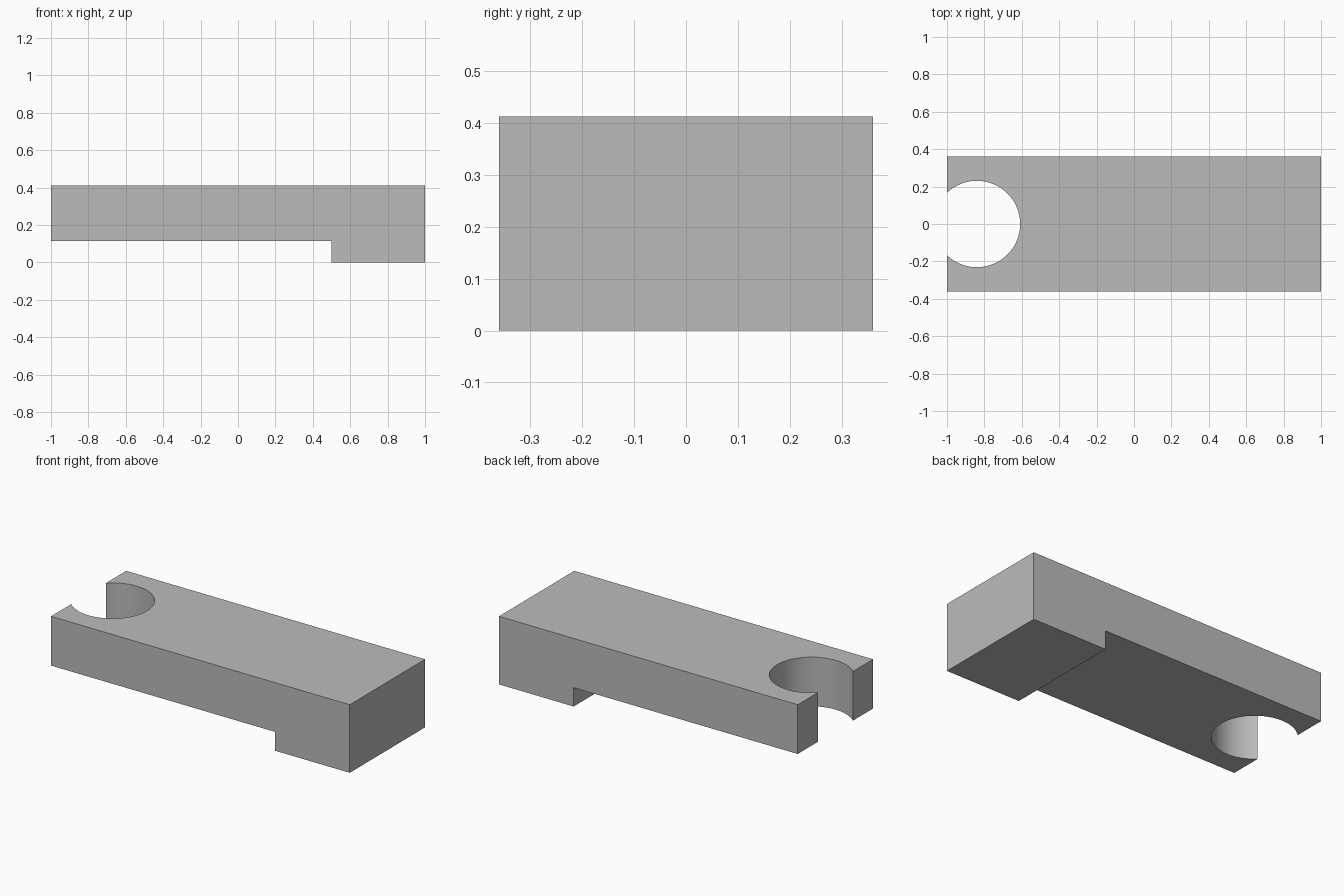
import bpy
import bmesh
from math import radians
from mathutils import Vector

default_cube = bpy.data.objects.get("Cube")
if default_cube:
    bpy.data.objects.remove(default_cube, do_unlink=True)

WIDTH, HEIGHT = 0.72, 0.412
STEP_X, STEP_Z = 0.5, 0.114
HOLE_X, HOLE_RADIUS = -0.84, 0.231

# Single plain grey finish
grey = bpy.data.materials.new("plain_grey")
grey.use_nodes = True
colour = (0.5, 0.5, 0.5, 1)
grey.diffuse_color = colour
grey.node_tree.nodes["Principled BSDF"].inputs["Base Color"].default_value = colour

# Stepped block: side profile extruded across the width
profile = [(-1, STEP_Z), (STEP_X, STEP_Z), (STEP_X, 0),
           (1, 0), (1, HEIGHT), (-1, HEIGHT)]
bm = bmesh.new()
side = bm.faces.new([bm.verts.new((x, -WIDTH / 2, z)) for x, z in profile])
extruded = bmesh.ops.extrude_face_region(bm, geom=[side])["geom"]
bmesh.ops.translate(bm, vec=Vector((0, WIDTH, 0)),
                    verts=[v for v in extruded if isinstance(v, bmesh.types.BMVert)])
bmesh.ops.recalc_face_normals(bm, faces=bm.faces)
mesh = bpy.data.meshes.new("stepped_block")
bm.to_mesh(mesh)
bm.free()
mesh.materials.append(grey)
block = bpy.data.objects.new("stepped_block", mesh)
bpy.context.collection.objects.link(block)

# Round notch that breaks through the thin end
bpy.ops.mesh.primitive_cylinder_add(vertices=96, radius=HOLE_RADIUS, depth=1,
                                    location=(HOLE_X, 0, HEIGHT / 2))
cutter = bpy.context.object
cutter.name = "notch_cutter"
cutter.hide_render = True
cutter.data.materials.append(grey)

notch = block.modifiers.new("notch", 'BOOLEAN')
notch.operation = 'DIFFERENCE'
notch.solver = 'EXACT'
notch.object = cutter

bpy.ops.object.select_all(action='DESELECT')
block.select_set(True)
bpy.context.view_layer.objects.active = block
bpy.ops.object.modifier_apply(modifier=notch.name)
bpy.data.objects.remove(cutter, do_unlink=True)

# Smooth notch wall, crisp outer edges
bpy.ops.object.shade_smooth_by_angle(angle=radians(30))
